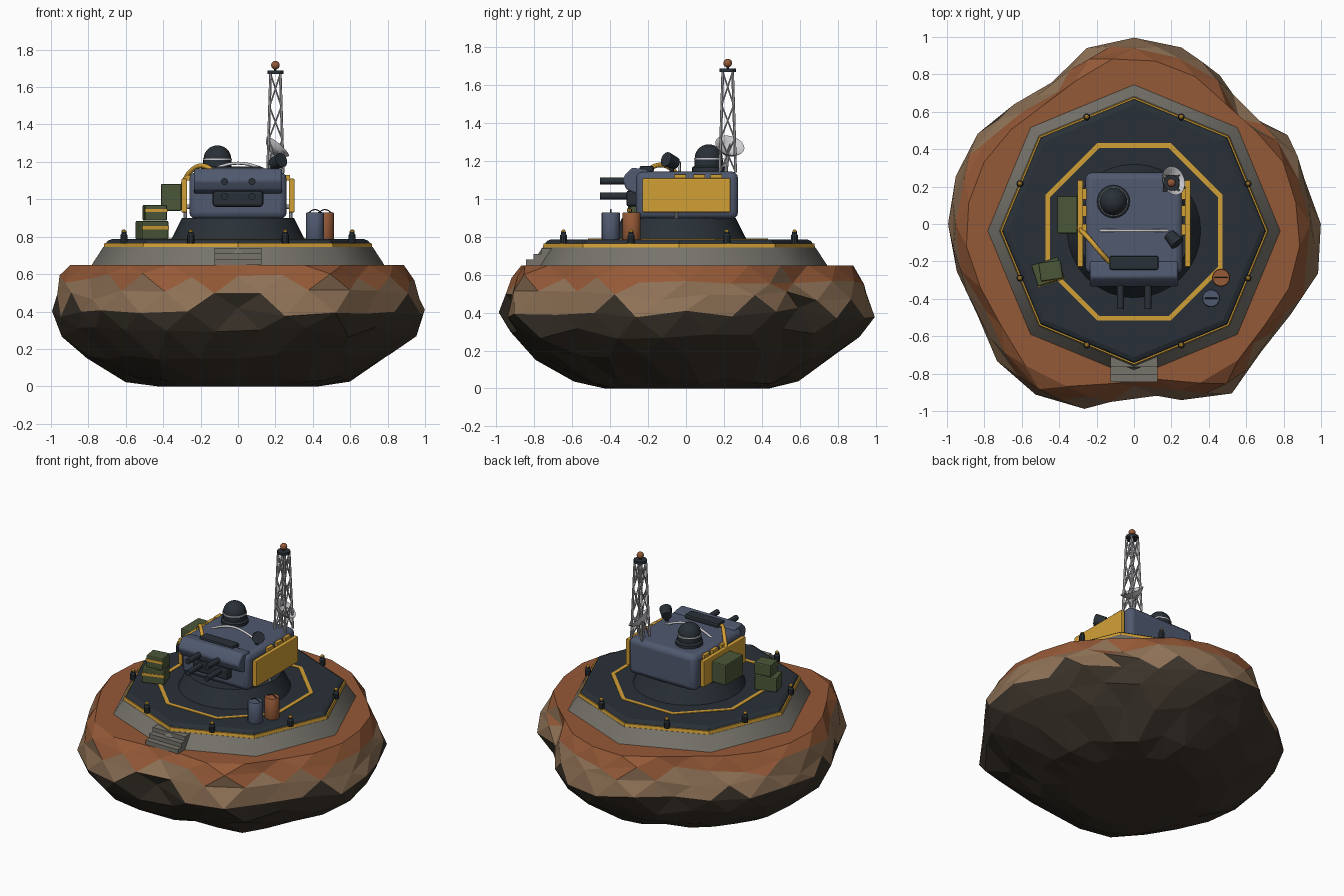
import bpy, bmesh, math, random
from math import sin, cos, pi, radians
from mathutils import Vector, Matrix

random.seed(4)
if "Cube" in bpy.data.objects:
    bpy.data.objects.remove(bpy.data.objects["Cube"])

def material(name, r, g, b):
    m = bpy.data.materials.new(name)
    m.use_nodes = True
    m.diffuse_color = (r, g, b, 1)
    m.node_tree.nodes["Principled BSDF"].inputs["Base Color"].default_value = (r, g, b, 1)
    return m

RUST = material("rust", .3, .1, .038)
TAN = material("tan_rock", .27, .165, .092)
DARK_ROCK = material("dark_rock", .043, .033, .023)
CONCRETE = material("concrete", .185, .175, .15)
DECK = material("charcoal", .022, .03, .038)
BLUE = material("slate_blue", .08, .1, .16)
YELLOW = material("warning_yellow", .65, .35, .037)
GREEN = material("crate_green", .07, .095, .04)
STEEL = material("mast_steel", .48, .48, .51)
LIGHT = material("pale_metal", .62, .62, .65)
CY = -.037  # platform centre on y

def finish(name, bm, *mats, smooth=False):
    bmesh.ops.recalc_face_normals(bm, faces=bm.faces)
    me = bpy.data.meshes.new(name)
    bm.to_mesh(me)
    bm.free()
    ob = bpy.data.objects.new(name, me)
    bpy.context.scene.collection.objects.link(ob)
    for m in mats:
        me.materials.append(m)
    if smooth:
        bpy.ops.object.select_all(action='DESELECT')
        ob.select_set(True)
        bpy.context.view_layer.objects.active = ob
        bpy.ops.object.shade_smooth_by_angle(angle=radians(48))
    return ob

def bevel(ob, width, segments=2):
    mod = ob.modifiers.new("bevel", 'BEVEL')
    mod.width, mod.segments = width, segments
    return ob

def box(name, lo, hi, mat, round_=0, segments=2):
    lo, hi = Vector(lo), Vector(hi)
    bm = bmesh.new()
    bmesh.ops.create_cube(bm, size=1, matrix=Matrix.Diagonal((*(hi - lo), 1)))
    ob = finish(name, bm, mat, smooth=segments > 2)
    ob.location = (lo + hi) / 2
    return bevel(ob, round_, segments) if round_ else ob

def rod(name, p, q, r, mat, r2=None, sides=8):
    p, q = Vector(p), Vector(q)
    bm = bmesh.new()
    bmesh.ops.create_cone(bm, cap_ends=True, segments=sides, radius1=r,
                          radius2=r if r2 is None else r2, depth=(q - p).length)
    ob = finish(name, bm, mat, smooth=sides > 8)
    ob.rotation_euler = (q - p).to_track_quat('Z', 'Y').to_euler()
    ob.location = (p + q) / 2
    return ob

def lathe(name, profile, sides, centre, mat, start=0, smooth=False, closed=False):
    """Revolve (radius, height) points about a vertical axis."""
    bm = bmesh.new()
    rings = [[bm.verts.new((r * cos(start + 2 * pi * i / sides), r * sin(start + 2 * pi * i / sides), z))
              for i in range(sides)] for r, z in profile]
    pairs = list(zip(rings, rings[1:])) + ([(rings[-1], rings[0])] if closed else [])
    for a, b in pairs:
        for i in range(sides):
            j = (i + 1) % sides
            bm.faces.new((a[i], a[j], b[j], b[i]))
    if not closed:
        bm.faces.new(rings[0])
        bm.faces.new(rings[-1])
    ob = finish(name, bm, mat, smooth=smooth)
    ob.location = centre
    return ob

def tube(name, points, r, mat):
    cu = bpy.data.curves.new(name, 'CURVE')
    cu.dimensions, cu.bevel_depth, cu.bevel_resolution, cu.use_fill_caps = '3D', r, 2, True
    cu.resolution_u = 6
    sp = cu.splines.new('BEZIER')
    sp.bezier_points.add(len(points) - 1)
    for bp, p in zip(sp.bezier_points, points):
        bp.co = p
        bp.handle_left_type = bp.handle_right_type = 'AUTO'
    cu.materials.append(mat)
    ob = bpy.data.objects.new(name, cu)
    bpy.context.scene.collection.objects.link(ob)
    return ob

# Faceted floating rock: one irregular outline swept through a height profile
outline = [.99, .96, .95, .835, .93, .97, .99, .97, .87, .9, .965, .98,
           1, 1, .97, 1.03, 1.07, 1.02, .91, .97, 1.05, .96, .98, 1.01]
levels = [(.45, 0), (.62, .05), (.83, .17), (.955, .29), (1, .4), (.985, .49), (.95, .575), (.905, .65)]
bm = bmesh.new()
rings = []
n = len(outline)
for k, (s, z) in enumerate(levels):
    edge = k in (0, len(levels) - 1)
    shift = (k % 2) * .5
    ring = []
    for i in range(n):
        a = 2 * pi * (i + shift) / n
        r = outline[i] * (1 - shift) + outline[(i + 1) % n] * shift
        soft = .96 + (r - .96) * min(1, s * s * 1.15)
        rad = soft * s * random.uniform(.98, 1.01)
        ring.append(bm.verts.new((rad * cos(a), rad * sin(a), z + (0 if edge else random.uniform(-.03, .03)))))
    rings.append(ring)
for a, b in zip(rings, rings[1:]):
    for i in range(n):
        bm.faces.new((a[i], a[(i + 1) % n], b[(i + 1) % n], b[i]))
bm.faces.new(rings[0])
bm.faces.new(rings[-1])
bmesh.ops.triangulate(bm, faces=[f for f in bm.faces if len(f.verts) == 4])
bmesh.ops.recalc_face_normals(bm, faces=bm.faces)
for f in bm.faces:
    h = f.calc_center_median().z + .1 * f.normal.z
    f.material_index = 0 if h > .6 else 1 if h > .435 else 2
finish("rock_island", bm, RUST, TAN, DARK_ROCK)

# Octagonal platform
lathe("platform_skirt", [(.785, .645), (.72, .745)], 8, (0, CY, 0), CONCRETE, smooth=True)
lathe("platform_stripe", [(.718, .744), (.714, .766)], 8, (0, CY, 0), YELLOW)
lathe("platform_deck", [(.706, .765), (.697, .778), (.675, .787)], 8, (0, CY, 0), DECK)
lathe("deck_marking", [(.513, .785), (.513, .791), (.486, .791), (.486, .785)], 8,
      (0, CY - .005, 0), YELLOW, start=pi / 8, closed=True)
for i in range(3):
    box(f"step_{i}", (-.125, -.845 + .04 * i, .65), (.125, -.68, .68 + .03 * i), CONCRETE)
for i in range(8):
    a = pi / 8 + i * pi / 4
    spot = (.66 * cos(a), CY + .66 * sin(a), 0)
    lathe(f"edge_lamp_{i}", [(.019, .765), (.019, .808), (.014, .815), (.014, .825)], 10, spot, DECK)
    lathe(f"edge_lamp_lens_{i}", [(.013, .824), (.012, .832), (.006, .838)], 10, spot, YELLOW)

# Pedestal and turret house
lathe("pedestal", [(.358, .785), (.35, .8), (.3, .9)], 32, (0, CY, 0), DECK, smooth=True)
box("turret_house", (-.26, -.265, .895), (.26, .275, 1.145), BLUE, .035, segments=3)
prof = [(-.2, 1.155), (-.285, 1.165), (-.32, 1.13), (-.335, 1.1), (-.315, 1.05), (-.27, 1.03), (-.2, 1.03)]
bm = bmesh.new()
front = bm.faces.new([bm.verts.new((-.235, y, z)) for y, z in prof])
ext = bmesh.ops.extrude_face_region(bm, geom=[front])
bmesh.ops.translate(bm, vec=(.47, 0, 0), verts=[v for v in ext["geom"] if isinstance(v, bmesh.types.BMVert)])
bevel(finish("gun_housing", bm, BLUE, smooth=True), .01)
box("lower_gun_block", (-.135, -.315, .96), (.135, -.24, 1.045), DECK, .015)
box("sight_box", (-.13, -.245, 1.14), (.13, -.17, 1.175), DECK, .01)
for x in (-.072, .075):
    for z in (1.015, 1.095):
        rod("gun_barrel", (x, -.25, z), (x, -.455, z), .019, DECK, sides=12)

# Side armour panels with top clips and a foot strut
for s, side in ((1, "left"), (-1, "right")):
    xs = sorted((s * .272, s * .303))
    box(f"{side}_armour_panel", (xs[0], -.23, .93), (xs[1], .235, 1.11), YELLOW, .006)
    for y in (-.06, .04, .13):
        xc = sorted((s * .255, s * .278))
        box(f"{side}_top_clip", (xc[0], y, 1.1), (xc[1], y + .06, 1.13), YELLOW)
    rod(f"{side}_panel_strut", (s * .24, -.05, .96), (s * .285, -.05, .96), .012, STEEL)
    rod(f"{side}_panel_foot", (s * .283, -.05, .89), (s * .283, -.05, .94), .009, STEEL)

# Roof dome, grab rail, hose and spotlight
lathe("dome_base", [(.088, 1.14), (.088, 1.165), (.076, 1.175), (.076, 1.21)], 24, (-.11, .12, 0), DECK, smooth=True)
lathe("dome_ring", [(.078, 1.209), (.078, 1.217)], 24, (-.11, .12, 0), LIGHT)
lathe("dome", [(.073 * cos(t * pi / 16) + .001, 1.215 + .073 * sin(t * pi / 16)) for t in range(9)],
      24, (-.11, .12, 0), DECK, smooth=True)
tube("grab_rail", [(-.18 + .09 * i, -.035, 1.14 + .053 * sin(pi * i / 4)) for i in range(5)], .008, LIGHT)
tube("yellow_hose", [(-.305, 0, 1.0), (-.29, -.025, 1.09), (-.235, -.085, 1.165),
                     (-.18, -.15, 1.178), (-.13, -.205, 1.15)], .013, YELLOW)
rod("spotlight_stand", (.2, -.075, 1.13), (.2, -.075, 1.19), .012, DECK)
rod("spotlight", (.188, -.055, 1.188), (.232, -.105, 1.21), .032, DECK, .04, sides=16)

# Lattice mast with bracing
mast = Vector((.2, .22, 0))
def corner(i, t):
    w = .042 - .016 * t
    a = pi / 4 + i * pi / 2
    return mast + Vector((w * math.copysign(1, cos(a)), w * math.copysign(1, sin(a)), 1.14 + .53 * t))
for i in range(4):
    rod(f"mast_leg_{i}", corner(i, 0), corner(i, 1), .0075, STEEL, sides=6)
    for k in range(3):
        a, b = k / 3, (k + 1) / 3
        rod("mast_brace", corner(i, a), corner(i + 1, b), .0045, STEEL, sides=5)
        rod("mast_brace", corner(i + 1, a), corner(i, b), .0045, STEEL, sides=5)
lathe("mast_cap", [(.043, 1.67), (.043, 1.688)], 12, mast, DECK)
rod("mast_tip", mast + Vector((0, 0, 1.68)), mast + Vector((0, 0, 1.71)), .007, DECK)
bm = bmesh.new()
bmesh.ops.create_uvsphere(bm, u_segments=12, v_segments=8, radius=.023)
finish("beacon", bm, RUST, smooth=True).location = mast + Vector((0, 0, 1.717))

# Dish aerial
bowl = [(.005, 0), (.035, .009), (.06, .026), (.079, .05), (.074, .05), (.055, .031), (.03, .016), (.005, .008)]
dish = lathe("dish", bowl, 20, (.18, .22, 1.245), LIGHT, smooth=True)
aim = Vector((.62, .22, .72)).normalized()
dish.rotation_euler = aim.to_track_quat('Z', 'Y').to_euler()
rod("dish_feed", dish.location, dish.location + aim * .06, .006, LIGHT)
rod("dish_stand", (.18, .21, 1.14), dish.location, .01, STEEL)

# Crates with straps across the front
def crate(name, centre, size, turn, strap):
    c, h = Vector(centre), Vector(size) / 2
    ob = box(name, c - h, c + h, GREEN, .008)
    ob.rotation_euler.z = radians(turn)
    if strap:
        band = box(name + "_strap", (-h.x, -.004, -.009), (h.x, .004, .009), YELLOW)
        band.rotation_euler.z = radians(turn)
        band.location = c + Matrix.Rotation(radians(turn), 3, 'Z') @ Vector((0, -h.y, .012))
crate("side_crate", (-.357, .05, 1.01), (.11, .2, .145), 0, False)
crate("lower_crate", (-.46, -.255, .835), (.15, .12, .1), 18, True)
crate("upper_crate", (-.445, -.25, .928), (.12, .1, .085), 8, True)

# Fuel drums with wire handles
for name, x, y, mat in (("blue_drum", .412, -.397, BLUE), ("rust_drum", .465, -.287, RUST)):
    lathe(name, [(.046, .785), (.048, .79), (.048, .925), (.044, .93)], 20, (x, y, 0), mat, smooth=True)
    tube(name + "_handle", [(x - .04, y, .925), (x, y, .945), (x + .04, y, .925)], .003, DECK)
